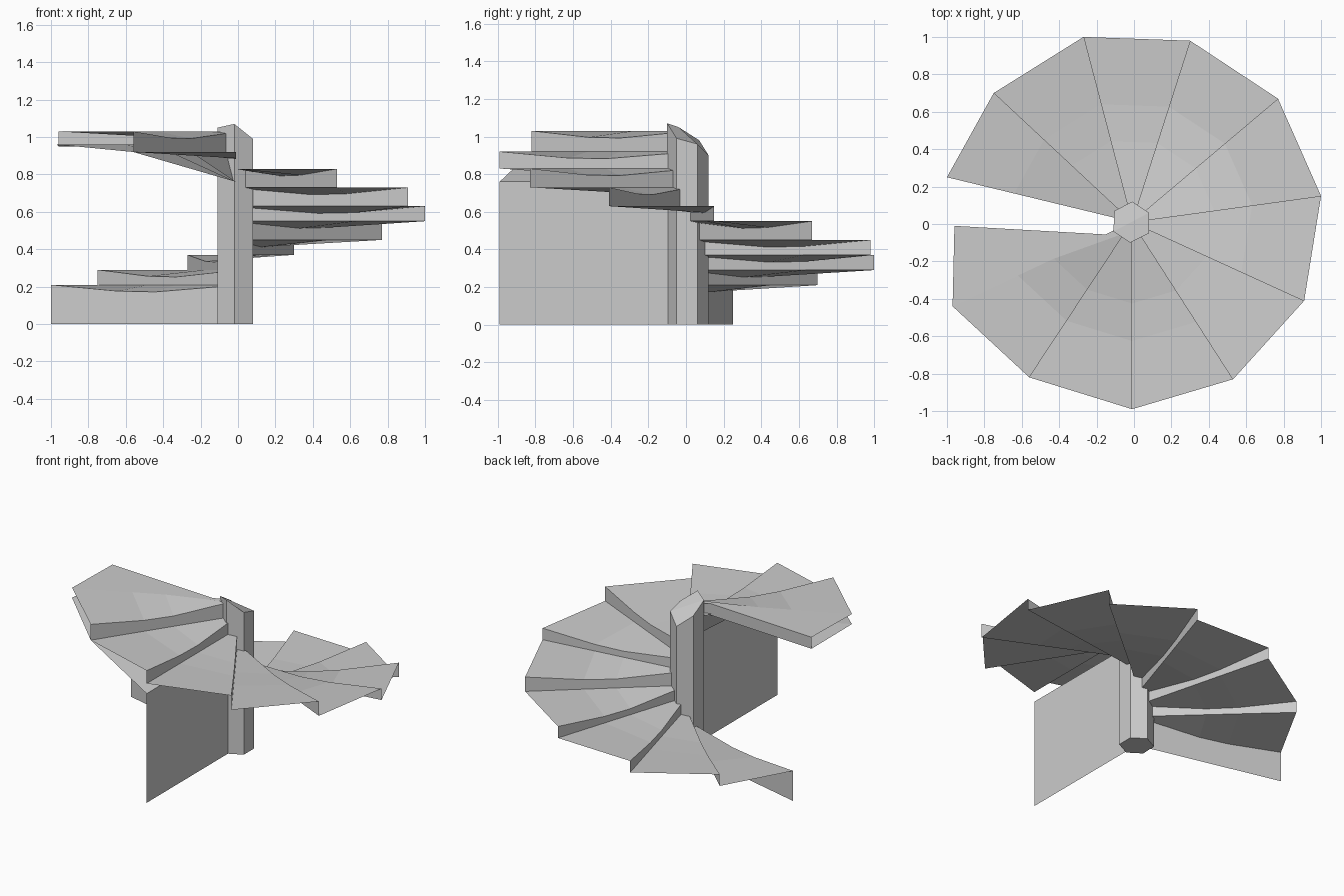
import bpy
from mathutils import Vector

if "Cube" in bpy.data.objects:
    bpy.data.objects.remove(bpy.data.objects["Cube"])

mat = bpy.data.materials.new("light grey")
mat.diffuse_color = (0.6, 0.6, 0.6, 1)
mat.use_nodes = True
mat.node_tree.nodes["Principled BSDF"].inputs["Base Color"].default_value = mat.diffuse_color


def make(name, verts, faces):
    me = bpy.data.meshes.new(name)
    me.from_pydata(verts, [], faces)
    me.materials.append(mat)
    me.update()
    ob = bpy.data.objects.new(name, me)
    bpy.context.collection.objects.link(ob)
    return ob


def strips(name, rows):
    """Sheet lofted between equal-length rows of points."""
    n = len(rows[0])
    verts = [p for r in rows for p in r]
    faces = [(k * n + j, k * n + j + 1, (k + 1) * n + j + 1, (k + 1) * n + j)
             for k in range(len(rows) - 1) for j in range(n - 1)]
    return make(name, verts, faces)


# Outer rim of the fan, one point per riser
RIM = [(-1, .25), (-.75, .70), (-.27, 1.0), (.30, .98), (.77, .67), (1.0, .15),
       (.91, -.41), (.53, -.83), (-.01, -.99), (-.56, -.82), (-.97, -.44), (-.96, -.01)]
Z = [.21, .29, .37, .45, .55, .63, .73, .83, .92, 1.03]
INNER = [(x * .09 - .01, y * .09 + .01) for x, y in RIM]
INNER[-1] = (-.08, -.06)
T = (0, .38, .6, 1)            # stations from column to rim
SAG = (.01, .038, .034, 0)     # droop of each step's nosing


def ray(i, z, sag=False):
    a, b = Vector(INNER[i]), Vector(RIM[i])
    return [(*a.lerp(b, t), z - (s if sag else 0)) for t, s in zip(T, SAG)]


# Risers and treads (sagging nosing, straight back edge)
for i, z in enumerate(Z):
    low = Z[i - 1] if i else 0
    rows = [ray(i, low), ray(i, z, True), ray(i + 1, z)]
    if i == len(Z) - 1:        # wide landing with a closing end face
        rows += [ray(i + 2, z), ray(i + 2, .95)]
    strips(f"step_{i + 1}", rows)

# Sloping soffit under the upper steps, and the wall carrying it
strips("soffit", [ray(8, .76), ray(9, .92), ray(10, .96), ray(11, .95)])
strips("support_wall", [ray(8, 0), ray(8, .76)])

# Six-sided newel column with a slanted top
COL = [(-.01, .12, .90), (-.105, .07, .98), (-.11, -.04, 1.05),
       (-.02, -.10, 1.07), (.08, -.05, .99), (.08, .06, .96)]
verts = [(x, y, 0) for x, y, _ in COL] + COL
faces = [(k, (k + 1) % 6, (k + 1) % 6 + 6, k + 6) for k in range(6)]
faces += [(5, 4, 3, 2, 1, 0), (6, 7, 8, 11), (8, 9, 10, 11)]
make("column", verts, faces)
